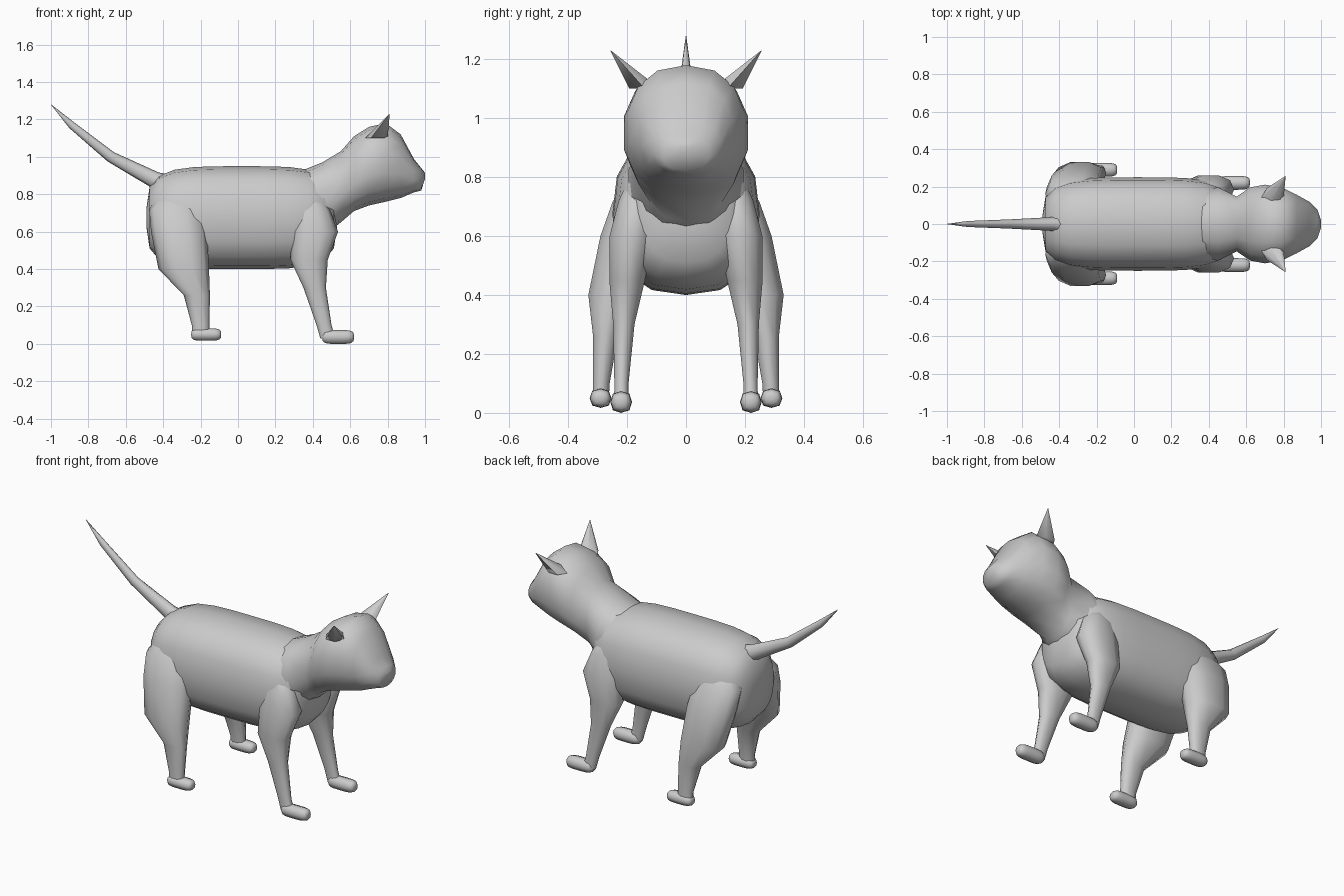
import bpy
import bmesh
from math import sin, cos, pi, radians

if "Cube" in bpy.data.objects:
    bpy.data.objects.remove(bpy.data.objects["Cube"], do_unlink=True)

fur = bpy.data.materials.new("light_grey")
fur.use_nodes = True
grey = (.6, .6, .6, 1)
fur.diffuse_color = grey
fur.node_tree.nodes["Principled BSDF"].inputs["Base Color"].default_value = grey


def bulge(value, square):
    """Push a sine or cosine outward to make a rounder box."""
    return (1 if value > 0 else -1) * abs(value) ** (2 / square)


def loft(name, sections, pitch, sides=10, square=2.3):
    """Skin rings given as x, y, z, half depth, half width; pitch tips them."""
    bm = bmesh.new()
    tilt = radians(pitch)
    rings = []
    for x, y, z, depth, width in sections:
        ring = []
        for i in range(sides):
            angle = 2 * pi * i / sides
            across = depth * bulge(cos(angle), square)
            sideways = width * bulge(sin(angle), square)
            point = (x + across * cos(tilt), y + sideways, z + across * sin(tilt))
            ring.append(bm.verts.new(point))
        rings.append(ring)
    for low, high in zip(rings, rings[1:]):
        for i in range(sides):
            j = (i + 1) % sides
            bm.faces.new((low[i], low[j], high[j], high[i]))
    bm.faces.new(rings[0])
    bm.faces.new(rings[-1])
    bmesh.ops.recalc_face_normals(bm, faces=bm.faces)
    mesh = bpy.data.meshes.new(name)
    bm.to_mesh(mesh)
    bm.free()
    mesh.materials.append(fur)
    obj = bpy.data.objects.new(name, mesh)
    bpy.context.collection.objects.link(obj)
    bpy.ops.object.select_all(action="DESELECT")
    obj.select_set(True)
    bpy.context.view_layer.objects.active = obj
    bpy.ops.object.shade_smooth_by_angle(angle=radians(65))


def rounded_block(name, centre, length, width, height, sides):
    """Loft along x whose ends round off by a superellipse rule."""
    x, y, z = centre
    sections = []
    steps = 12
    for i in range(steps + 1):
        along = -cos(pi * i / steps)
        size = max(1 - along ** 4, .001) ** .25
        sections.append((x + along * length, y, z, size * height, size * width))
    loft(name, sections, 90, sides, 2.5)


def leg(name, side, profile, spread, splay):
    """Profile rows are z, x, radius; the foot stands wider than the hip."""
    sections = [(x, side * (spread - splay * z * z), z, radius, radius * .63)
                for z, x, radius in profile]
    loft(name, sections, 0)


# Torso
rounded_block("torso", (.02, 0, .675), .51, .25, .275, 16)

# Neck and head: x, middle height, half height, half width
skull = [
    (.3, .72, .19, .18), (.45, .77, .2, .2), (.55, .84, .19, .15),
    (.62, .91, .2, .2), (.7, .95, .21, .215), (.79, .97, .21, .2),
    (.87, .95, .17, .16), (.94, .9, .09, .12), (.98, .88, .06, .08),
    (1, .9, .015, .02)]
loft("head", [(x, 0, z, tall, wide) for x, z, tall, wide in skull], 90, 14)

# Tail, tapering to a point: x, z, radius
whip = [(-.36, .84, .07), (-.45, .88, .045), (-.68, 1, .03),
        (-.89, 1.17, .02), (-1, 1.28, .001)]
loft("tail", [(x, 0, z, radius, radius * .8) for x, z, radius in whip], 54, 8, 2)

haunch = [(.84, -.33, .06), (.72, -.33, .145), (.6, -.315, .15),
          (.4, -.29, .135), (.26, -.22, .07), (.1, -.2, .047), (.03, -.2, .045)]
shoulder = [(.82, .37, .05), (.72, .39, .1), (.6, .41, .125), (.45, .38, .1),
            (.3, .41, .06), (.1, .46, .04), (.03, .48, .04)]

for label, side in (("left", 1), ("right", -1)):
    # Ears
    loft(label + "_ear", [(.74, side * .14, 1.1, .06, .06),
                          (.81, side * .256, 1.23, .001, .001)], 0, 6, 2)

    # Legs
    leg(label + "_hind_leg", side, haunch, .29, .25)
    leg(label + "_front_leg", side, shoulder, .22, .1)

    # Paws
    rounded_block(label + "_hind_paw", (-.17, side * .29, .05),
                  .08, .037, .033, 8)
    rounded_block(label + "_front_paw", (.535, side * .22, .037),
                  .085, .037, .037, 8)
